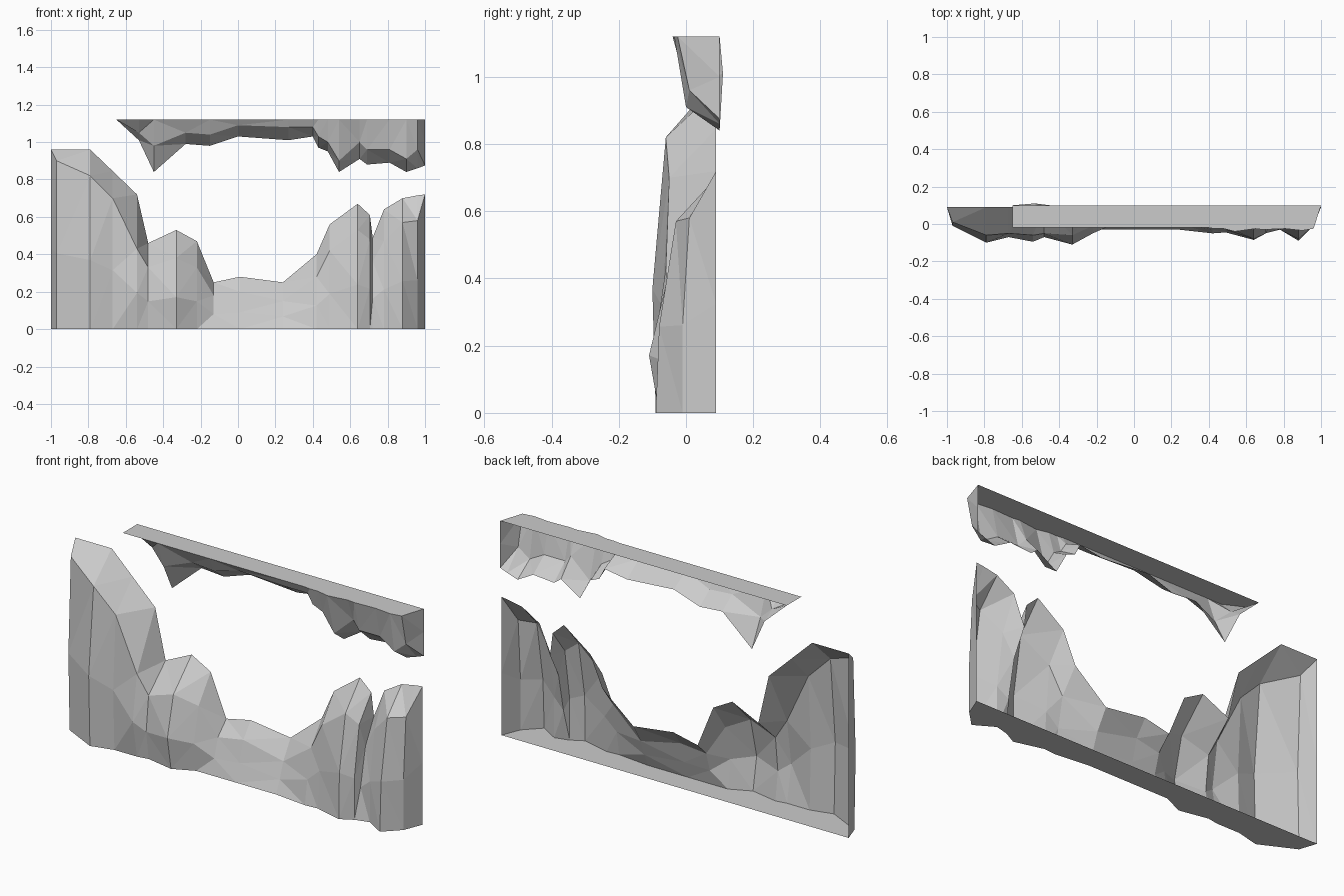
import bpy, bmesh

def shell(name, columns, cap_y):
    """Loft columns of points side to side; a flat cap joins each column's last point to cap_y. Back stays open."""
    bm = bmesh.new()
    rows = []
    for pts in columns:
        x, _, z = pts[-1]
        rows.append([bm.verts.new(p) for p in pts + [(x, cap_y, z)]])
    for a, b in zip(rows, rows[1:]):
        for i in range(len(a) - 1):
            bm.faces.new((a[i], a[i + 1], b[i + 1], b[i]))
    bmesh.ops.triangulate(bm, faces=[f for f in bm.faces if f.calc_area() > 0],
                          quad_method='SHORT_EDGE')
    bmesh.ops.remove_doubles(bm, verts=bm.verts, dist=0.0005)
    bmesh.ops.dissolve_degenerate(bm, edges=bm.edges, dist=0.0005)
    bmesh.ops.recalc_face_normals(bm, faces=bm.faces)
    # the front of the rock must face -y
    if sum(f.normal.y * f.calc_area() for f in bm.faces) > 0:
        bmesh.ops.reverse_faces(bm, faces=bm.faces)
    me = bpy.data.meshes.new(name)
    bm.to_mesh(me)
    bm.free()
    ob = bpy.data.objects.new(name, me)
    bpy.context.collection.objects.link(ob)
    return ob

# Lower rock wall: x, rim height, shoulder y, shoulder z, middle y, base y
lower = [
    (-1.00, .96, .09, .96, .09, .09),
    (-.97, .96, .01, .90, -.01, 0),
    (-.79, .96, -.06, .82, -.10, -.09),
    (-.67, .845, -.05, .70, -.07, -.06),
    (-.54, .72, -.06, .43, -.095, -.06),
    (-.48, .46, -.05, .33, -.07, -.05),
    (-.33, .53, -.06, .38, -.11, -.08),
    (-.22, .47, -.01, .33, -.05, -.03),
    (-.13, .25, .02, .18, -.01, -.03),
    (.01, .28, .03, .20, 0, -.03),
    (.24, .25, .03, .15, 0, -.03),
    (.42, .40, 0, .28, -.03, -.05),
    (.49, .56, -.01, .42, -.03, -.045),
    (.64, .67, -.03, .53, -.08, -.085),
    (.705, .61, -.01, .48, -.05, -.05),
    (.72, .49, .02, .36, -.02, -.045),
    (.78, .64, .01, .47, -.03, -.03),
    (.88, .70, -.03, .57, -.08, -.09),
    (.96, .715, .01, .58, -.01, -.01),
    (1.00, .72, .09, .72, .09, .09),
]
shell("lower_rock_wall",
      [[(x, .09, rz), (x, sy, sz), (x, my, sz * .45), (x, by, 0)]
       for x, rz, sy, sz, my, by in lower], .09)

# Hanging ceiling rock: x, rim y, rim height, middle y, middle z, top front y
upper = [
    (-.65, .10, 1.12, .04, 1.12, -.02),
    (-.53, .11, 1.01, .05, 1.05, -.02),
    (-.45, .10, .84, .03, .98, -.02),
    (-.28, .10, .99, .02, 1.05, -.02),
    (-.15, .10, .98, .02, 1.04, -.02),
    (0, .10, 1.03, 0, 1.09, -.02),
    (.27, .10, 1.01, 0, 1.08, -.02),
    (.40, .10, 1.03, 0, 1.08, -.02),
    (.43, .10, .97, 0, 1.03, -.025),
    (.48, .10, .95, .01, 1.00, -.025),
    (.54, .10, .84, .02, .90, -.04),
    (.65, .10, .91, .02, 1.00, -.025),
    (.69, .10, .88, .01, .96, -.03),
    (.81, .10, .89, .01, .96, -.025),
    (.90, .10, .84, .0, .91, -.035),
    (.96, .10, .86, .01, .96, -.025),
    (1.00, .10, .875, .10, 1.0, .10),
]
shell("hanging_ceiling_rock",
      [[(x, ry, rz), (x, my, mz), (x, ty, 1.12)]
       for x, ry, rz, my, mz, ty in upper], .10)
